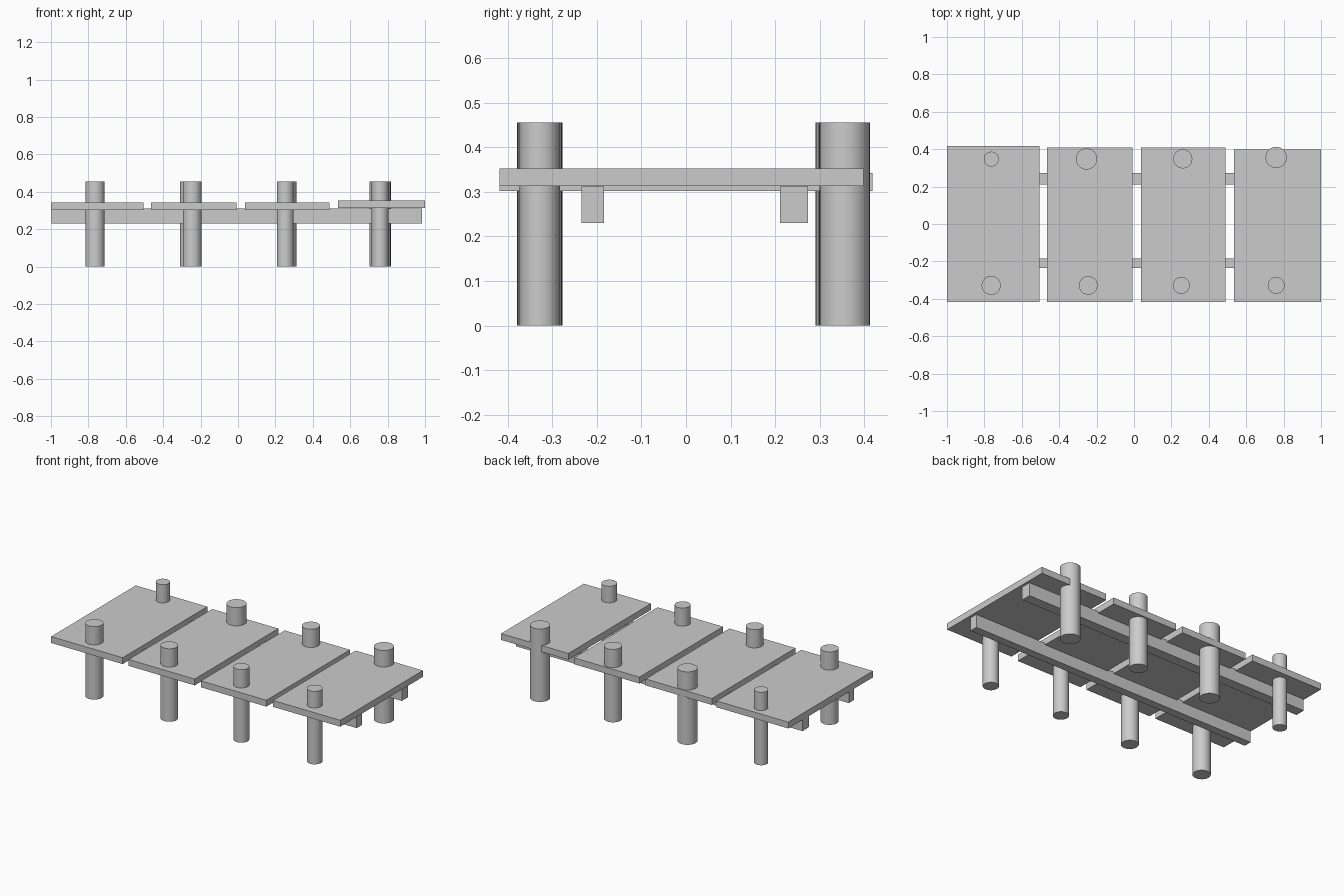
import bpy

if "Cube" in bpy.data.objects:
    bpy.data.objects.remove(bpy.data.objects["Cube"])


def box(name, x0, x1, y0, y1, z0, z1):
    bpy.ops.mesh.primitive_cube_add(
        size=1, location=((x0 + x1) / 2, (y0 + y1) / 2, (z0 + z1) / 2))
    ob = bpy.context.object
    ob.name = name
    ob.scale = (x1 - x0, y1 - y0, z1 - z0)
    bpy.ops.object.transform_apply(location=False, rotation=False, scale=True)


def post(name, x, y, r, height=0.456):
    bpy.ops.mesh.primitive_cylinder_add(
        vertices=24, radius=r, depth=height, location=(x, y, height / 2))
    bpy.context.object.name = name
    bpy.ops.object.shade_smooth_by_angle()


# Deck planks: x start, x end, back edge, underside height
planks = [(-1.0, -0.505, 0.418, 0.302),
          (-0.464, -0.007, 0.408, 0.302),
          (0.037, 0.489, 0.408, 0.302),
          (0.535, 1.0, 0.398, 0.313)]
for i, (x0, x1, back, z) in enumerate(planks, 1):
    box(f"deck_plank_{i}", x0, x1, -0.418, back, z, z + 0.04)

# Two long beams under the deck
box("front_beam", -0.997, 0.985, -0.234, -0.184, 0.23, 0.312)
box("back_beam", -0.997, 0.985, 0.211, 0.274, 0.23, 0.312)

# Round posts passing through the deck: x, radius
for i, (x, r) in enumerate([(-0.764, 0.051), (-0.245, 0.05),
                            (0.253, 0.045), (0.76, 0.045)], 1):
    post(f"front_post_{i}", x, -0.328, r)
for i, (x, y, r) in enumerate([(-0.763, 0.347, 0.04), (-0.254, 0.348, 0.057),
                               (0.261, 0.348, 0.051), (0.76, 0.356, 0.057)], 1):
    post(f"back_post_{i}", x, y, r)
